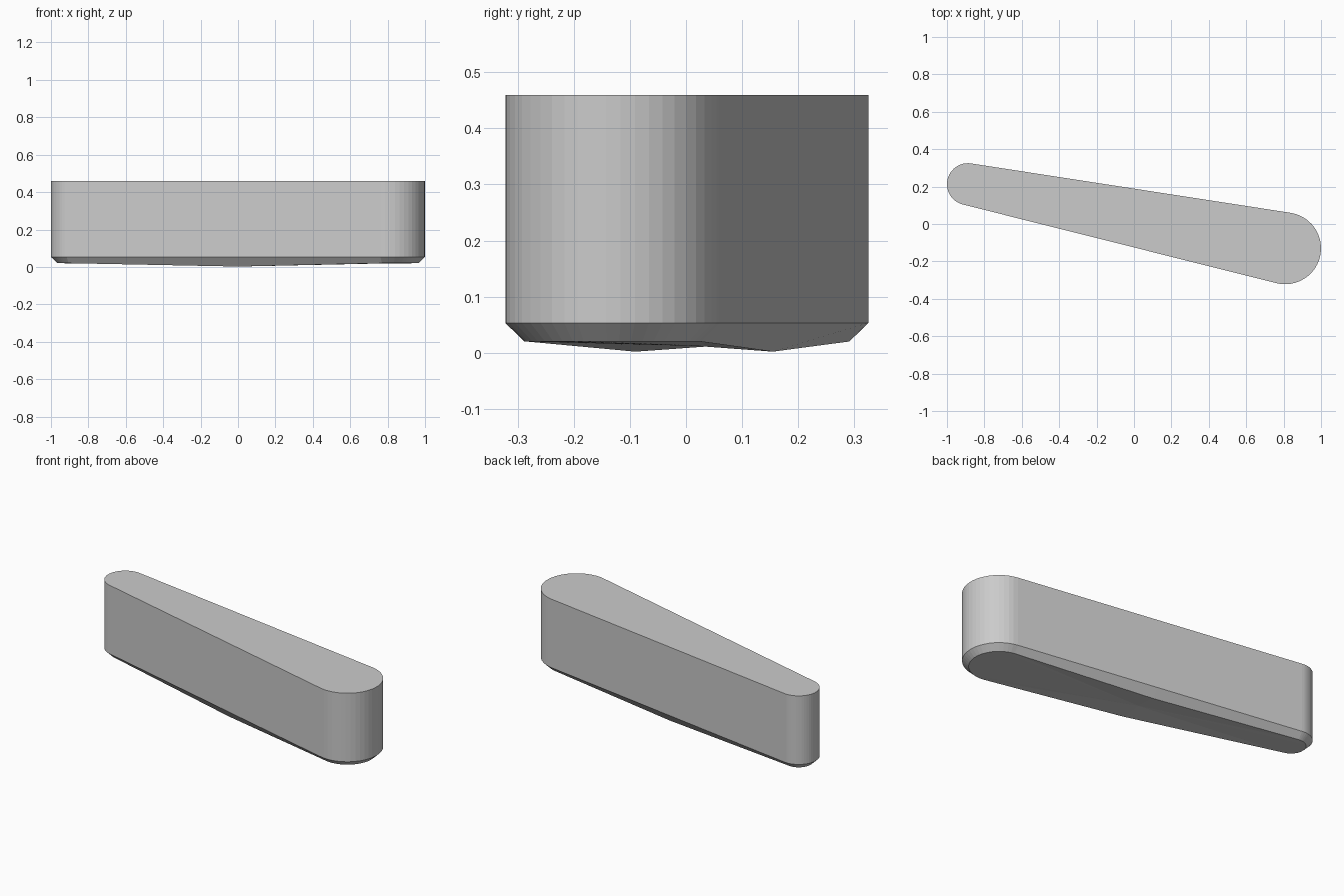
import bpy, bmesh, math

if "Cube" in bpy.data.objects:
    bpy.data.objects.remove(bpy.data.objects["Cube"])

SMALL = (-0.888, 0.213, 0.112)   # x, y, radius of the narrow end
BIG = (0.808, -0.13, 0.192)      # x, y, radius of the wide end
SEGMENTS = 24

dx, dy = BIG[0] - SMALL[0], BIG[1] - SMALL[1]
axis = math.atan2(dy, dx)
flare = math.asin((BIG[2] - SMALL[2]) / math.hypot(dx, dy))
upper = axis + math.pi / 2 + flare
lower = axis - math.pi / 2 - flare


def arc(circle, start, end, inset):
    x, y, r = circle
    angles = [start + (end - start) * i / SEGMENTS for i in range(SEGMENTS + 1)]
    return [(x + (r - inset) * math.cos(a), y + (r - inset) * math.sin(a)) for a in angles]


def at_middle(p, q):
    """Point where the straight side crosses x = 0."""
    t = -p[0] / (q[0] - p[0])
    return (0, p[1] + t * (q[1] - p[1]))


def outline(inset):
    big = arc(BIG, lower, upper, inset)
    small = arc(SMALL, upper, lower + 2 * math.pi, inset)
    return big + [at_middle(big[-1], small[0])] + small + [at_middle(small[-1], big[0])]


bm = bmesh.new()


def ring(inset, z, z_mid):
    return [bm.verts.new((x, y, z_mid if x == 0 else z)) for x, y in outline(inset)]


# Underside rim (sagging at mid length), chamfer edge and top edge
rings = [ring(0.034, 0.02, 0.002), ring(0, 0.053, 0.053), ring(0, 0.459, 0.459)]
n = len(rings[0])
for a, b in zip(rings, rings[1:]):
    for i in range(n):
        j = (i + 1) % n
        bm.faces.new((a[i], a[j], b[j], b[i]))

# Flat top and slightly hollow, creased underside
bm.faces.new(rings[-1])
centre = bm.verts.new((0, 0.035, 0.011))
for i in range(n):
    bm.faces.new((rings[0][(i + 1) % n], rings[0][i], centre))
bmesh.ops.recalc_face_normals(bm, faces=bm.faces)

mesh = bpy.data.meshes.new("tapered_bar")
bm.to_mesh(mesh)
bm.free()
bpy.context.collection.objects.link(bpy.data.objects.new("tapered_bar", mesh))
